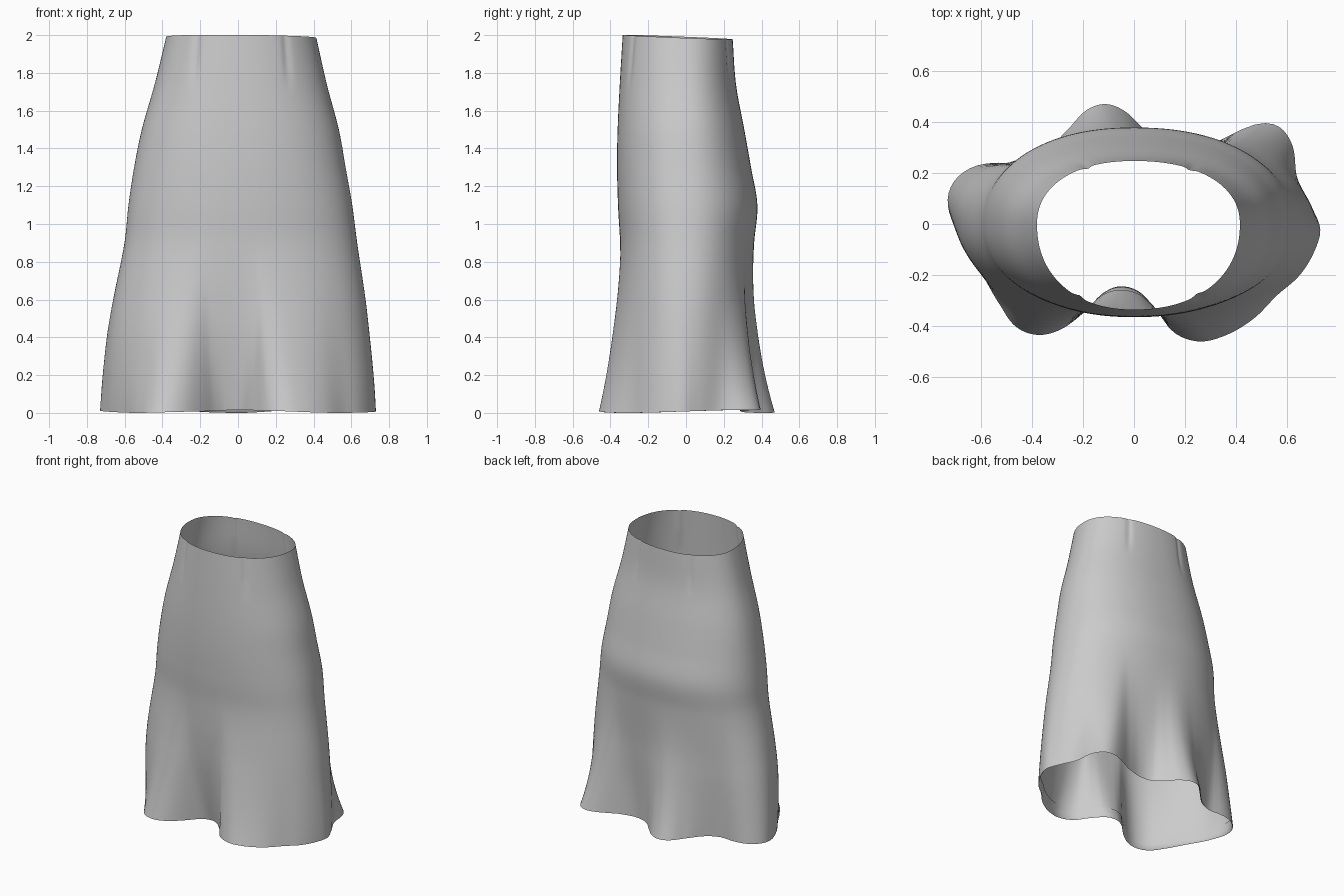
import bpy, bmesh, math
from mathutils import Vector

if "Cube" in bpy.data.objects:
    bpy.data.objects.remove(bpy.data.objects["Cube"], do_unlink=True)

SEGMENTS, ROWS = 192, 80

# Smooth body: height, then reach to right, left, front and back
BODY = [
    (0.0, .72, .71, .36, .32), (0.4, .68, .68, .36, .335), (0.6, .65, .665, .355, .34),
    (0.9, .6, .63, .35, .36), (1.1, .58, .605, .36, .378), (1.3, .55, .57, .365, .345),
    (1.5, .51, .535, .362, .31), (1.75, .44, .47, .35, .265), (2.0, .38, .415, .335, .247)]

# Wavy hem outline, anticlockwise from the model's left
HEM = [
    (.73, -.02), (.7, .06), (.64, .18), (.62, .31), (.57, .38), (.5, .395), (.42, .37),
    (.32, .32), (.2, .29), (.1, .31), (.03, .38), (-.04, .445), (-.11, .47), (-.18, .45),
    (-.26, .37), (-.35, .28), (-.45, .235), (-.55, .24), (-.64, .22), (-.71, .16),
    (-.73, .08), (-.69, -.04), (-.6, -.19), (-.53, -.31), (-.46, -.405), (-.37, -.435),
    (-.28, -.41), (-.2, -.35), (-.13, -.28), (-.06, -.25), (.02, -.27), (.09, -.34),
    (.15, -.42), (.25, -.46), (.35, -.44), (.47, -.37), (.56, -.28), (.65, -.2), (.71, -.1)]

# Waist darts: angle in degrees
DARTS = (-48, -127, 44, 130)


def hermite(keys, x):
    """Smooth interpolation through sorted (position, value) pairs."""
    i = max(k for k in range(len(keys) - 1) if keys[k][0] <= x or k == 0)

    def slope(k):
        lo, hi = keys[max(k - 1, 0)], keys[min(k + 1, len(keys) - 1)]
        return (hi[1] - lo[1]) / (hi[0] - lo[0])
    (x0, y0), (x1, y1) = keys[i], keys[i + 1]
    h = x1 - x0
    t = (x - x0) / h
    s = t * t * (3 - 2 * t)
    return y0 + (y1 - y0) * s + h * t * (1 - t) * ((1 - t) * slope(i) - t * slope(i + 1))


# Hem as radius against angle, repeated so that it closes smoothly
polar = sorted((math.atan2(y, x), math.hypot(x, y)) for x, y in HEM)
hem_keys = [(a + turn * math.tau, r) for turn in (-1, 0, 1) for a, r in polar]
angles = [math.tau * k / SEGMENTS - math.pi for k in range(SEGMENTS)]
hem_radius = [hermite(hem_keys, a) for a in angles]


def ring(z, inset=0):
    """Cross-section of the skirt at height z."""
    right, left, front, back = (
        hermite([(row[0], row[c]) for row in BODY], z) for c in range(1, 5))
    flare = max(0, 1 - z) ** 2
    dart_depth = 0.008 * max(0, min(1, (z - 1.7) / 0.15))
    points = []
    for a, hem in zip(angles, hem_radius):
        c, s = math.cos(a), math.sin(a)
        u = abs(c) / (left if c > 0 else right)
        v = abs(s) / (back if s > 0 else front)
        r = (u ** 2.2 + v ** 2.2) ** (-1 / 2.2)
        r += (hem - r) * flare - inset
        for d in DARTS:
            r -= dart_depth * math.exp(-((a - math.radians(d)) / 0.05) ** 2)
        x, y = r * c, r * s
        # The waist dips to the back and left, the hem waves slightly
        tilt = -(0.012 + 0.04 * y + 0.008 * x) * (z / 2) ** 4
        wave = 0.008 * (1 + math.sin(3 * a)) * max(0, 1 - z)
        points.append(Vector((x, y, z + tilt + wave)))
    return points


def loft(name, rings, material):
    bm = bmesh.new()
    loops = [[bm.verts.new(p) for p in r] for r in rings]
    for low, high in zip(loops, loops[1:]):
        for k in range(SEGMENTS):
            n = (k + 1) % SEGMENTS
            bm.faces.new((low[k], low[n], high[n], high[k]))
    for f in bm.faces:
        f.smooth = True
    mesh = bpy.data.meshes.new(name)
    bm.to_mesh(mesh)
    bm.free()
    mesh.materials.append(material)
    obj = bpy.data.objects.new(name, mesh)
    bpy.context.collection.objects.link(obj)
    return obj


cloth = bpy.data.materials.new("light grey cloth")
cloth.use_nodes = True
grey = (0.6, 0.6, 0.6, 1)
cloth.diffuse_color = grey
cloth.node_tree.nodes["Principled BSDF"].inputs["Base Color"].default_value = grey

# Flared cloth tube
loft("skirt", [ring(2 * k / ROWS) for k in range(ROWS + 1)], cloth)

# Turned-up hem on the inside
loft("hem_facing", [ring(0), ring(0.005, 0.006), ring(0.04, 0.006), ring(0.08, 0.006)], cloth)
